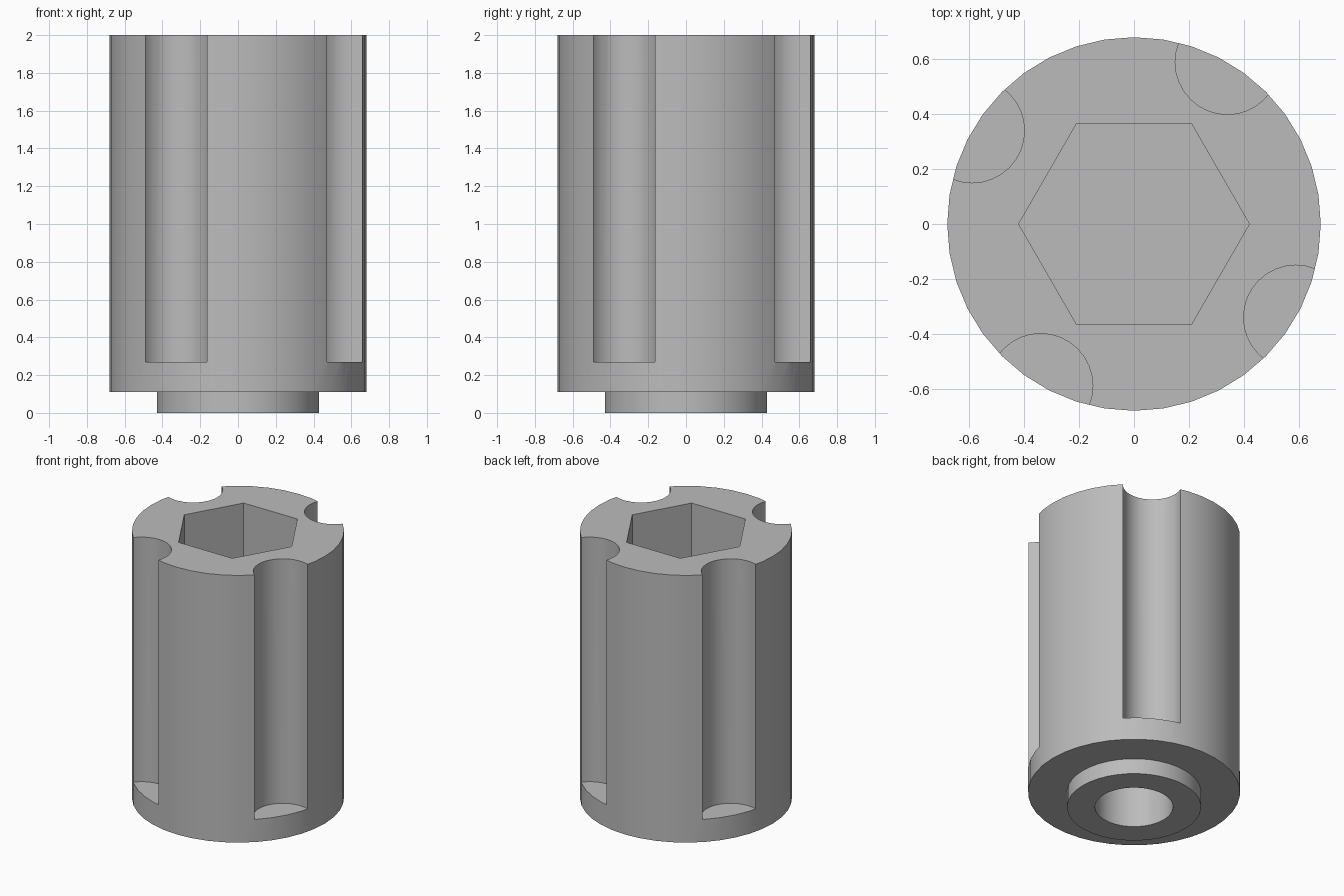
import bpy, bmesh
from math import cos, sin, pi, radians
from mathutils import Vector

if "Cube" in bpy.data.objects:
    bpy.data.objects.remove(bpy.data.objects["Cube"])

TOP = 2.0
BODY_RADIUS = 0.68

steel = bpy.data.materials.new("plain grey")
steel.use_nodes = True
grey = (0.5, 0.5, 0.5, 1)
steel.diffuse_color = grey
steel.node_tree.nodes["Principled BSDF"].inputs["Base Color"].default_value = grey


def lathe(name, profile, sides):
    """Revolve an (r, z) profile about the z axis."""
    bm = bmesh.new()
    verts = [bm.verts.new((r, 0, z)) for r, z in profile]
    edges = [bm.edges.new(pair) for pair in zip(verts, verts[1:])]
    bmesh.ops.spin(bm, geom=verts + edges, cent=(0, 0, 0), axis=(0, 0, 1),
                   angle=2 * pi, steps=sides, use_merge=True)
    bmesh.ops.remove_doubles(bm, verts=bm.verts, dist=1e-4)
    bmesh.ops.recalc_face_normals(bm, faces=bm.faces)
    mesh = bpy.data.meshes.new(name)
    bm.to_mesh(mesh)
    bm.free()
    mesh.materials.append(steel)
    obj = bpy.data.objects.new(name, mesh)
    bpy.context.collection.objects.link(obj)
    return obj


def cut(target, name, radius, bottom, sides, location=(0, 0)):
    """Cut a vertical prism out of the target, open at the top."""
    tool = lathe(name, [(0, bottom), (radius, bottom),
                        (radius, TOP + 0.2), (0, TOP + 0.2)], sides)
    tool.location = Vector((*location, 0))
    tool.hide_render = True
    mod = target.modifiers.new(name, "BOOLEAN")
    mod.operation = "DIFFERENCE"
    mod.solver = "EXACT"
    mod.object = tool
    bpy.context.view_layer.objects.active = target
    bpy.ops.object.modifier_apply(modifier=mod.name)
    bpy.data.objects.remove(tool)


# Body with lower collar and blind round bore
body = lathe("socket_body", [(0, 0.6), (0.25, 0.6), (0.25, 0), (0.43, 0), (0.43, 0.11),
                             (BODY_RADIUS, 0.11), (BODY_RADIUS, TOP), (0, TOP)], 40)

# Hexagonal socket in the top
cut(body, "hex_socket", 0.42, 1.0, 6)

# Four round grooves open at the top
for i in range(4):
    a = radians(60 + 90 * i)
    cut(body, "groove", 0.19, 0.27, 32, (BODY_RADIUS * cos(a), BODY_RADIUS * sin(a)))

# Smooth curved walls, crisp edges
bpy.ops.object.select_all(action="DESELECT")
body.select_set(True)
bpy.context.view_layer.objects.active = body
bpy.ops.object.shade_smooth_by_angle(angle=radians(30))
